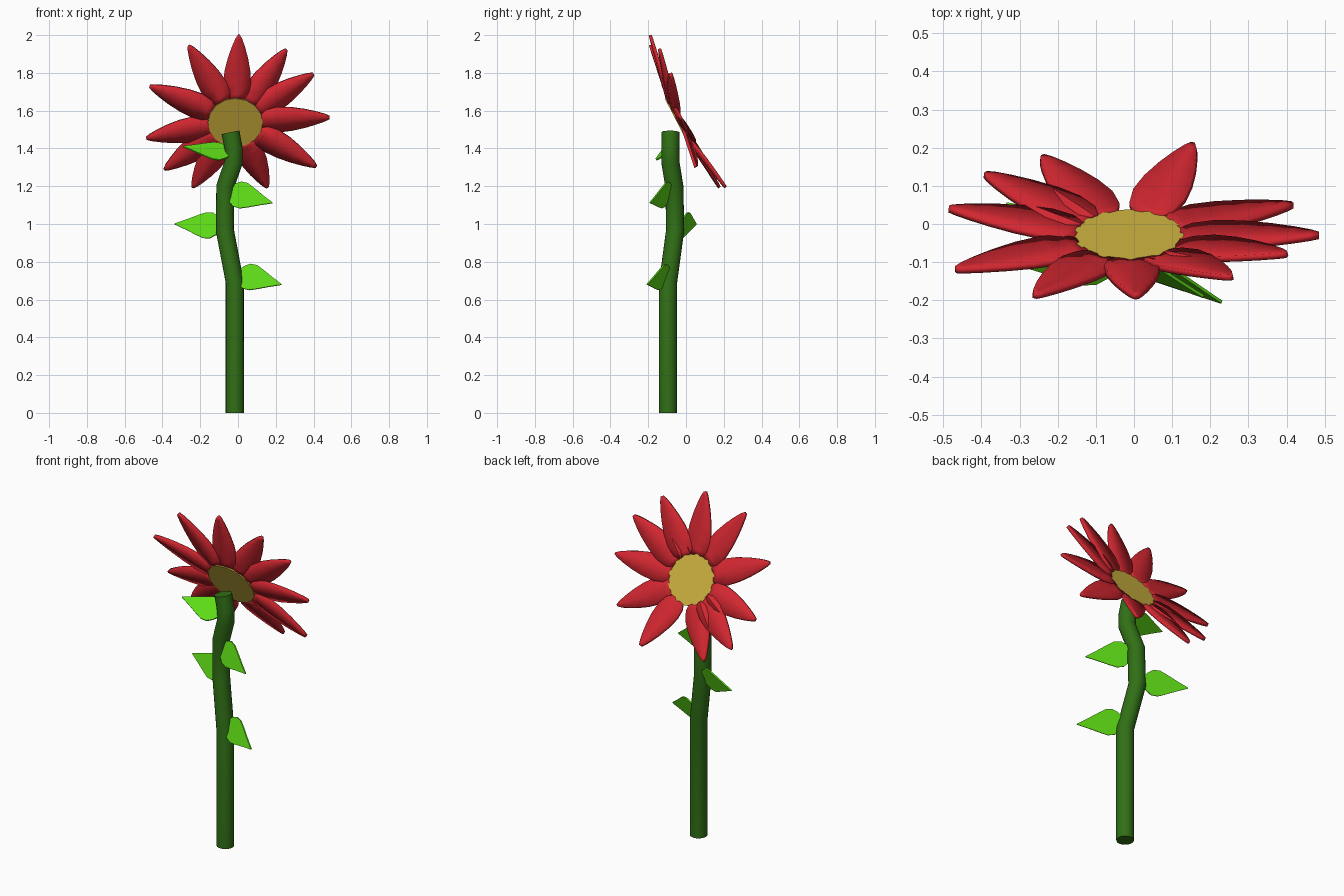
import bpy, bmesh, math
from mathutils import Vector, Matrix

if "Cube" in bpy.data.objects:
    bpy.data.objects.remove(bpy.data.objects["Cube"])


def material(name, color):
    m = bpy.data.materials.new(name)
    m.diffuse_color = (*color, 1)
    m.use_nodes = True
    m.node_tree.nodes["Principled BSDF"].inputs["Base Color"].default_value = m.diffuse_color
    return m


STEM = material("stem_green", (0.03, 0.16, 0.008))
LEAF = material("leaf_green", (0.11, 0.7, 0.008))
RED = material("petal_red", (0.65, 0.02, 0.03))
YELLOW = material("centre_yellow", (0.62, 0.45, 0.05))


def finish(bm, name, mat):
    bmesh.ops.recalc_face_normals(bm, faces=bm.faces)
    me = bpy.data.meshes.new(name)
    bm.to_mesh(me)
    bm.free()
    me.materials.append(mat)
    ob = bpy.data.objects.new(name, me)
    bpy.context.collection.objects.link(ob)
    return ob


def shade(ob, angle=35):
    bpy.ops.object.select_all(action='DESELECT')
    ob.select_set(True)
    bpy.context.view_layer.objects.active = ob
    bpy.ops.object.shade_smooth_by_angle(angle=math.radians(angle))


def blade(name, base, tip, across, profile, fold, thick, mat):
    """Thin blade from base to tip; profile holds (position, half width)."""
    base, tip = Vector(base), Vector(tip)
    along = tip - base
    across = Vector(across)
    across = (across - along * across.dot(along) / along.length_squared).normalized()
    normal = along.cross(across).normalized()
    bm = bmesh.new()
    rows = []
    for t, w in profile:
        p = base + along * t
        rows.append([bm.verts.new(p + across * w * s + normal * fold * w * abs(s))
                     for s in (-1, 0, 1)])
    for a, b in zip(rows, rows[1:]):
        for i in range(2):
            bm.faces.new((a[i], a[i + 1], b[i + 1], b[i]))
    ob = finish(bm, name, mat)
    mod = ob.modifiers.new("thickness", 'SOLIDIFY')
    mod.thickness = thick
    mod.offset = 0
    return ob


# Stem: rings swept along a bent path
PATH = [(-0.017, -0.095, 0), (-0.017, -0.095, 0.69), (-0.07, -0.057, 0.97),
        (-0.067, -0.062, 1.20), (-0.022, -0.083, 1.33), (-0.023, -0.083, 1.40),
        (-0.04, -0.082, 1.485)]
pts = [Vector(p) for p in PATH]
bm = bmesh.new()
rings = []
N = 20
for i, p in enumerate(pts):
    d = pts[min(i + 1, len(pts) - 1)] - pts[max(i - 1, 0)]
    if i == 0:
        d = Vector((0, 0, 1))
    rot = Vector((0, 0, 1)).rotation_difference(d.normalized())
    rings.append([bm.verts.new(p + rot @ Vector((0.048 * math.cos(k * math.tau / N),
                                                 0.048 * math.sin(k * math.tau / N), 0)))
                  for k in range(N)])
for a, b in zip(rings, rings[1:]):
    for k in range(N):
        bm.faces.new((a[k], a[(k + 1) % N], b[(k + 1) % N], b[k]))
bm.faces.new(rings[0])
bm.faces.new(rings[-1])
shade(finish(bm, "stem", STEM))

# Flower centre: thin tilted disc
CENTRE = Vector((-0.014, -0.037, 1.54))
FACING = Vector((0, 0.89, 0.46)).normalized()
bm = bmesh.new()
rot = Vector((0, 0, 1)).rotation_difference(FACING).to_matrix().to_4x4()
bmesh.ops.create_cone(bm, cap_ends=True, segments=16, radius1=0.145, radius2=0.145,
                      depth=0.02, matrix=Matrix.Translation(CENTRE) @ rot)
finish(bm, "flower_centre", YELLOW)

# Petals: from the rim of the disc out to each tip
TIPS = [(0.005, -0.19, 2.0), (0.255, -0.14, 1.925), (0.40, -0.08, 1.795),
        (0.485, -0.03, 1.565), (0.415, 0.05, 1.305), (0.155, 0.208, 1.195),
        (-0.24, 0.175, 1.195), (-0.39, 0.13, 1.29), (-0.485, 0.04, 1.455),
        (-0.467, -0.12, 1.73), (-0.26, -0.188, 1.945)]
PETAL = [(0, 0.04), (0.08, 0.062), (0.25, 0.073), (0.45, 0.067), (0.65, 0.052),
         (0.82, 0.034), (0.94, 0.018), (1, 0.006)]
for i, tip in enumerate(TIPS):
    r = Vector(tip) - CENTRE
    r = (r - FACING * r.dot(FACING)).normalized()
    shade(blade(f"petal_{i + 1}", CENTRE + r * 0.135, tip, FACING.cross(r), PETAL,
                0.12, 0.016, RED))

# Leaves: base, tip, direction across the blade
LEAVES = [((0.0, -0.095, 0.735), (0.23, -0.205, 0.68), (0.03, 0.04, 0.14)),
          ((-0.09, -0.03, 0.99), (-0.335, 0.053, 1.0), (0, 0.04, 0.12)),
          ((-0.05, -0.08, 1.17), (0.182, -0.19, 1.112), (0.03, 0.03, 0.14)),
          ((-0.045, -0.10, 1.375), (-0.29, -0.11, 1.41), (0.02, 0.11, 0.085))]
LEAF_SHAPE = [(0, 0.025), (0.08, 0.05), (0.2, 0.07), (0.35, 0.071), (0.5, 0.056),
              (0.75, 0.028), (1, 0.002)]
for i, (b, t, a) in enumerate(LEAVES):
    blade(f"leaf_{i + 1}", b, t, a, LEAF_SHAPE, 0.0, 0.008, LEAF)
